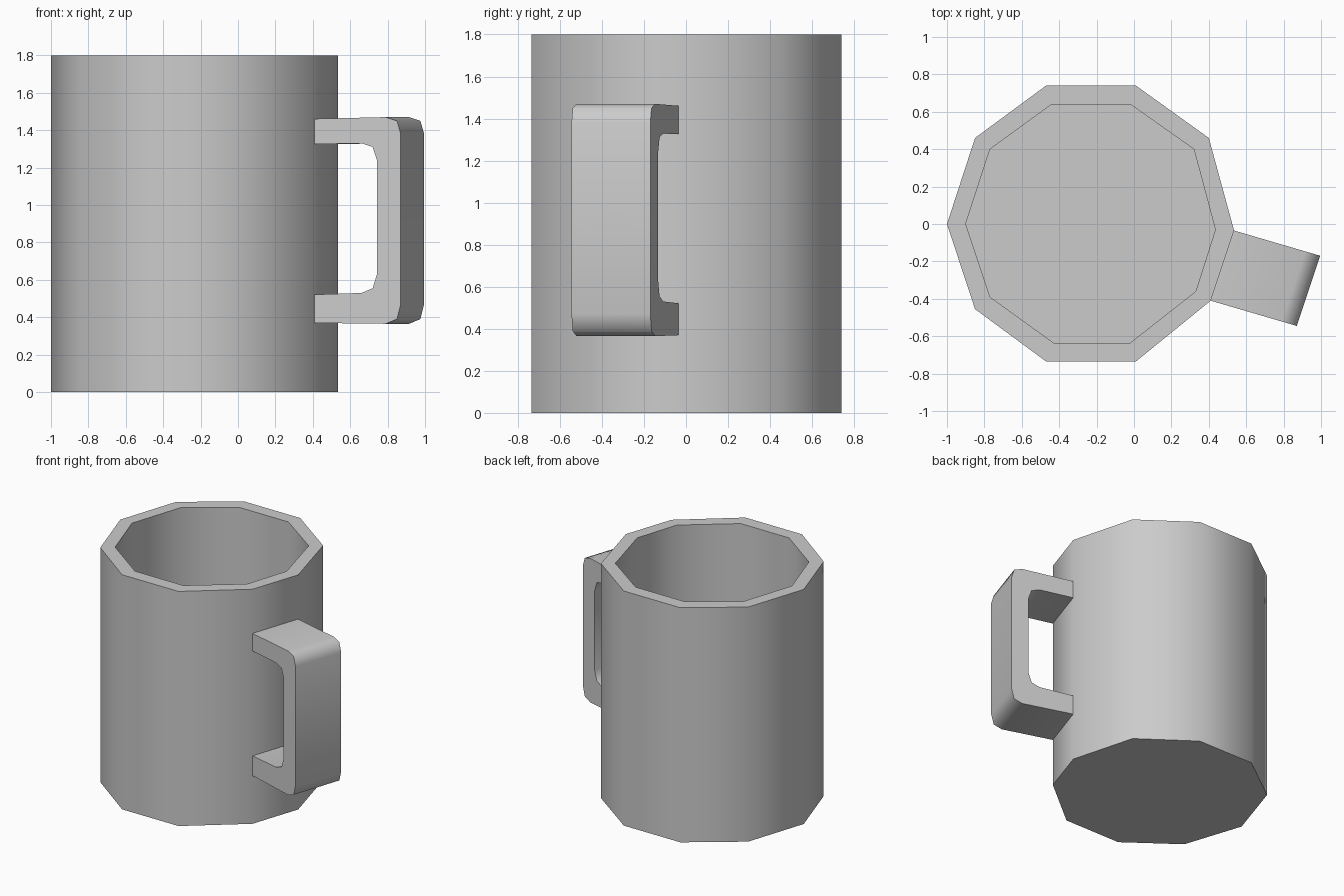
import bpy, bmesh, math
from mathutils import Vector

cube = bpy.data.objects.get("Cube")
if cube:
    bpy.data.objects.remove(cube, do_unlink=True)

HEIGHT, FLOOR = 1.8, 0.1

ceramic = bpy.data.materials.new("grey ceramic")
ceramic.use_nodes = True
colour = (0.6, 0.6, 0.6, 1)
ceramic.diffuse_color = colour
ceramic.node_tree.nodes["Principled BSDF"].inputs["Base Color"].default_value = colour


def finish(bm, name, angle):
    """Turn a bmesh into a smooth object that keeps its sharp edges."""
    bmesh.ops.recalc_face_normals(bm, faces=bm.faces)
    mesh = bpy.data.meshes.new(name)
    bm.to_mesh(mesh)
    bm.free()
    mesh.materials.append(ceramic)
    obj = bpy.data.objects.new(name, mesh)
    bpy.context.collection.objects.link(obj)
    bpy.ops.object.select_all(action="DESELECT")
    obj.select_set(True)
    bpy.context.view_layer.objects.active = obj
    bpy.ops.object.shade_smooth_by_angle(angle=math.radians(angle))


def bridge(bm, a, b):
    """Join two rings of equal length with quads."""
    for i in range(len(a)):
        j = (i + 1) % len(a)
        bm.faces.new((a[i], a[j], b[j], b[i]))


# Ten-sided outlines, with one side turned to carry the handle
outer = [(0.535, -0.035), (0.4, 0.46), (0.01, 0.74), (-0.47, 0.74), (-0.85, 0.46),
         (-1, 0), (-0.85, -0.455), (-0.47, -0.735), (0.01, -0.735), (0.41, -0.41)]
inner = [(0.435, -0.03), (0.32, 0.4), (-0.02, 0.64), (-0.44, 0.64), (-0.77, 0.4),
         (-0.9, 0), (-0.77, -0.39), (-0.43, -0.635), (-0.02, -0.635), (0.33, -0.36)]

# Mug body: outside wall, rim, inside wall and floor
bm = bmesh.new()
rings = [[bm.verts.new((x, y, z)) for x, y in outline]
         for outline, z in ((outer, 0), (outer, HEIGHT), (inner, HEIGHT), (inner, FLOOR))]
for low, high in zip(rings, rings[1:]):
    bridge(bm, low, high)
bm.faces.new(rings[0])
bm.faces.new(rings[-1])
finish(bm, "mug_body", 50)

# Handle: a rounded bracket profile (reach, height) swept across the flat side
reach_dir = Vector((1, -0.293, 0))
near, far = Vector((*outer[-1], 0)), Vector((*outer[0], 0))
outside = [(-0.03, 1.46), (0.38, 1.47), (0.44, 1.45), (0.46, 1.38),
           (0.46, 0.47), (0.44, 0.39), (0.38, 0.365), (-0.03, 0.37)]
inside = [(-0.03, 1.325), (0.25, 1.33), (0.31, 1.31), (0.333, 1.24),
          (0.333, 0.63), (0.31, 0.555), (0.25, 0.53), (-0.03, 0.52)]
bm = bmesh.new()
strips = [[bm.verts.new(base + reach_dir * r + Vector((0, 0, z))) for r, z in side]
          for base in (near, far) for side in (outside, inside)]
near_out, near_in, far_out, far_in = strips
for a, b in ((near_out, near_in), (near_in, far_in), (far_in, far_out), (far_out, near_out)):
    for i in range(len(a) - 1):
        bm.faces.new((a[i], a[i + 1], b[i + 1], b[i]))
# Close the two ends inside the wall
for i in (0, -1):
    bm.faces.new([strip[i] for strip in (near_out, near_in, far_in, far_out)])
finish(bm, "handle", 60)
